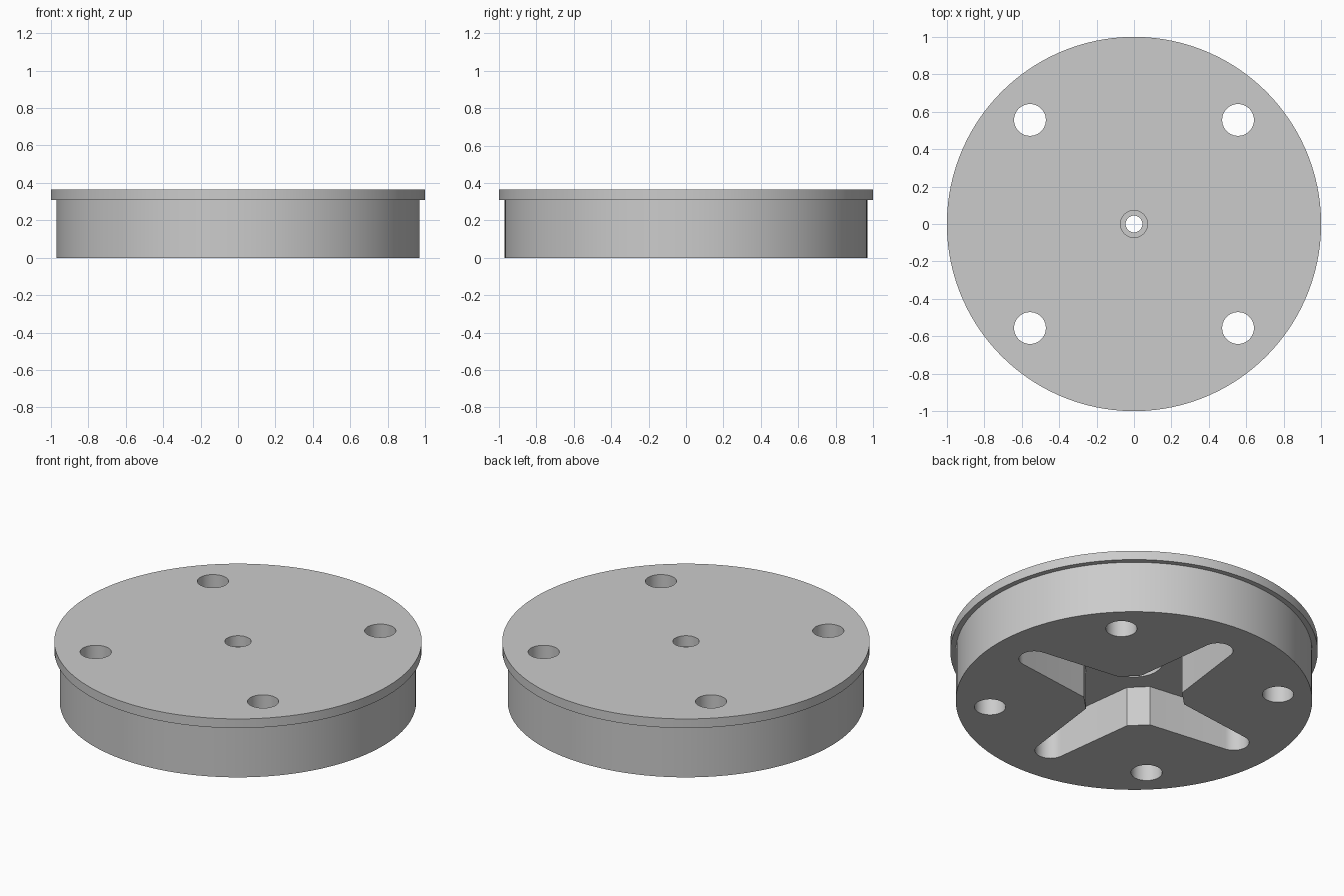
import bpy
import bmesh
from math import sin, cos, pi, radians
from mathutils import Matrix, Vector

cube = bpy.data.objects.get("Cube")
if cube:
    bpy.data.objects.remove(cube, do_unlink=True)

HEIGHT, FLANGE_Z = 0.365, 0.31

grey = bpy.data.materials.new("light_grey")
grey.use_nodes = True
colour = (0.6, 0.6, 0.6, 1)
grey.diffuse_color = colour
grey.node_tree.nodes["Principled BSDF"].inputs["Base Color"].default_value = colour


def circle(radius, sides, x=0, y=0):
    return [(x + radius * cos(2 * pi * i / sides), y + radius * sin(2 * pi * i / sides))
            for i in range(sides)]


def add_object(name, bm):
    bmesh.ops.recalc_face_normals(bm, faces=bm.faces)
    mesh = bpy.data.meshes.new(name)
    bm.to_mesh(mesh)
    bm.free()
    mesh.materials.append(grey)
    obj = bpy.data.objects.new(name, mesh)
    bpy.context.collection.objects.link(obj)
    return obj


def stack(name, layers):
    """Solid through a list of (outline, z) rings with equal point counts."""
    bm = bmesh.new()
    rings = [[bm.verts.new((x, y, z)) for x, y in outline] for outline, z in layers]
    for low, high in zip(rings, rings[1:]):
        for i in range(len(low)):
            j = (i + 1) % len(low)
            bm.faces.new((low[i], low[j], high[j], high[i]))
    bm.faces.new(rings[0][::-1])
    bm.faces.new(rings[-1])
    return add_object(name, bm)


def cut(target, outline, bottom, top):
    cutter = stack("cutter", [(outline, bottom), (outline, top)])
    cutter.hide_render = True
    mod = target.modifiers.new("cut", 'BOOLEAN')
    mod.operation, mod.solver, mod.object = 'DIFFERENCE', 'EXACT', cutter
    bpy.context.view_layer.objects.active = target
    bpy.ops.object.modifier_apply(modifier=mod.name)
    bpy.data.objects.remove(cutter, do_unlink=True)


# Round body with a thin overhanging flange
body, rim = circle(0.97, 120), circle(1.0, 120)
disc = stack("flanged_disc", [(body, 0), (body, FLANGE_Z), (rim, FLANGE_Z), (rim, HEIGHT)])

# Four bolt holes
for sx in (-1, 1):
    for sy in (-1, 1):
        cut(disc, circle(0.085, 48, sx * 0.556, sy * 0.556), -0.1, HEIGHT + 0.1)

# Cross pocket underneath: tapered arms with round tips and chamfered corners
taper = radians(7.3)
half = pi / 2 - taper
arm = [(0.234, -0.145)]
for i in range(17):
    a = -half + 2 * half * i / 16
    arm.append((0.708 + 0.084 * cos(a), 0.084 * sin(a)))
arm.append((0.234, 0.145))
cross = []
for k in range(4):
    turn = Matrix.Rotation(k * pi / 2, 2)
    cross += [tuple(turn @ Vector(p)) for p in arm]
cut(disc, cross, -0.1, 0.24)

# Hub recess, centre screw hole and its counterbore
cut(disc, circle(0.157, 64), 0.1, 0.275)
cut(disc, circle(0.045, 40), 0.1, HEIGHT + 0.1)
cut(disc, circle(0.072, 40), 0.3, HEIGHT + 0.1)

bpy.ops.object.select_all(action='DESELECT')
disc.select_set(True)
bpy.context.view_layer.objects.active = disc
bpy.ops.object.shade_smooth_by_angle(angle=radians(25))
